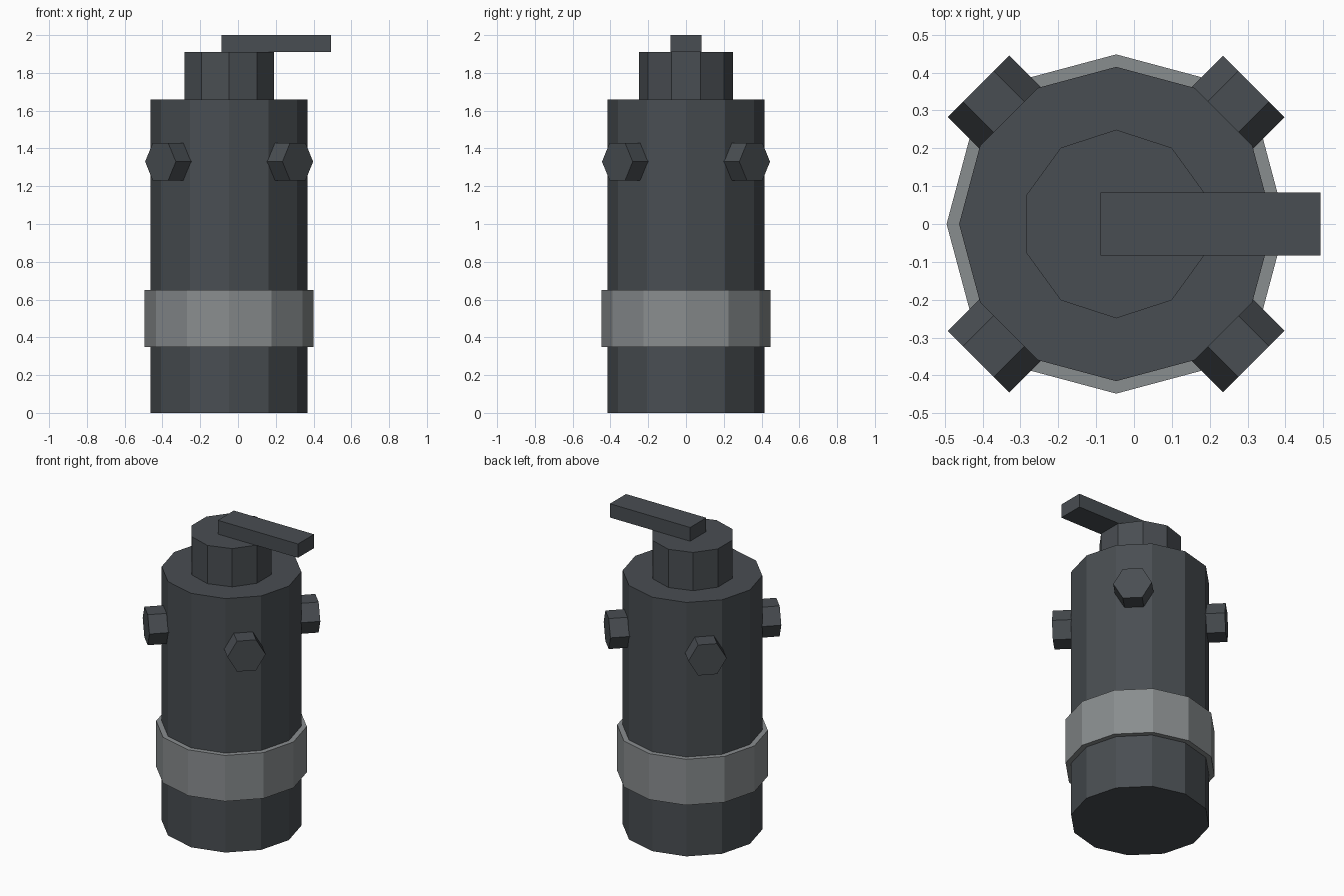
import bpy
import math
from mathutils import Vector

cube = bpy.data.objects.get("Cube")
if cube:
    bpy.data.objects.remove(cube, do_unlink=True)

AXIS_X = -0.047


def make_material(name, rgb):
    mat = bpy.data.materials.new(name)
    mat.use_nodes = True
    color = (*rgb, 1.0)
    mat.diffuse_color = color
    mat.node_tree.nodes["Principled BSDF"].inputs["Base Color"].default_value = color
    return mat


dark_steel = make_material("dark steel", (0.066, 0.075, 0.084))
grey_paint = make_material("grey paint", (0.25, 0.266, 0.273))


def finish(name, mat):
    obj = bpy.context.object
    obj.name = obj.data.name = name
    obj.data.materials.append(mat)
    return obj


def upright(name, sides, radius, bottom, top, mat):
    """Flat-sided vertical cylinder on the main axis, one corner facing +y."""
    bpy.ops.mesh.primitive_cylinder_add(
        vertices=sides, radius=radius, depth=top - bottom,
        location=(AXIS_X, 0, (bottom + top) / 2))
    return finish(name, mat)


# Canister body, painted band and neck
upright("body", 12, 0.415, 0, 1.66, dark_steel)
upright("band", 12, 0.448, 0.35, 0.65, grey_paint)
upright("neck", 10, 0.249, 1.66, 1.91, dark_steel)

# Lever resting on the neck and reaching past its side
bpy.ops.mesh.primitive_cube_add(size=1, location=(0.202, 0, 1.955))
lever = finish("lever", dark_steel)
lever.scale = (0.58, 0.166, 0.09)

# Four hexagonal studs on the diagonals, flats at top and bottom
INNER, OUTER = 0.3, 0.514
for i, place in enumerate(("back_left", "back_right", "front_right", "front_left")):
    angle = math.radians(45 + 90 * i)
    out = Vector((math.cos(angle), math.sin(angle), 0))
    bpy.ops.mesh.primitive_cylinder_add(
        vertices=6, radius=0.115, depth=OUTER - INNER,
        location=Vector((AXIS_X, 0, 1.33)) + out * (INNER + OUTER) / 2,
        rotation=(0, math.pi / 2, angle))
    finish("stud_" + place, dark_steel)
